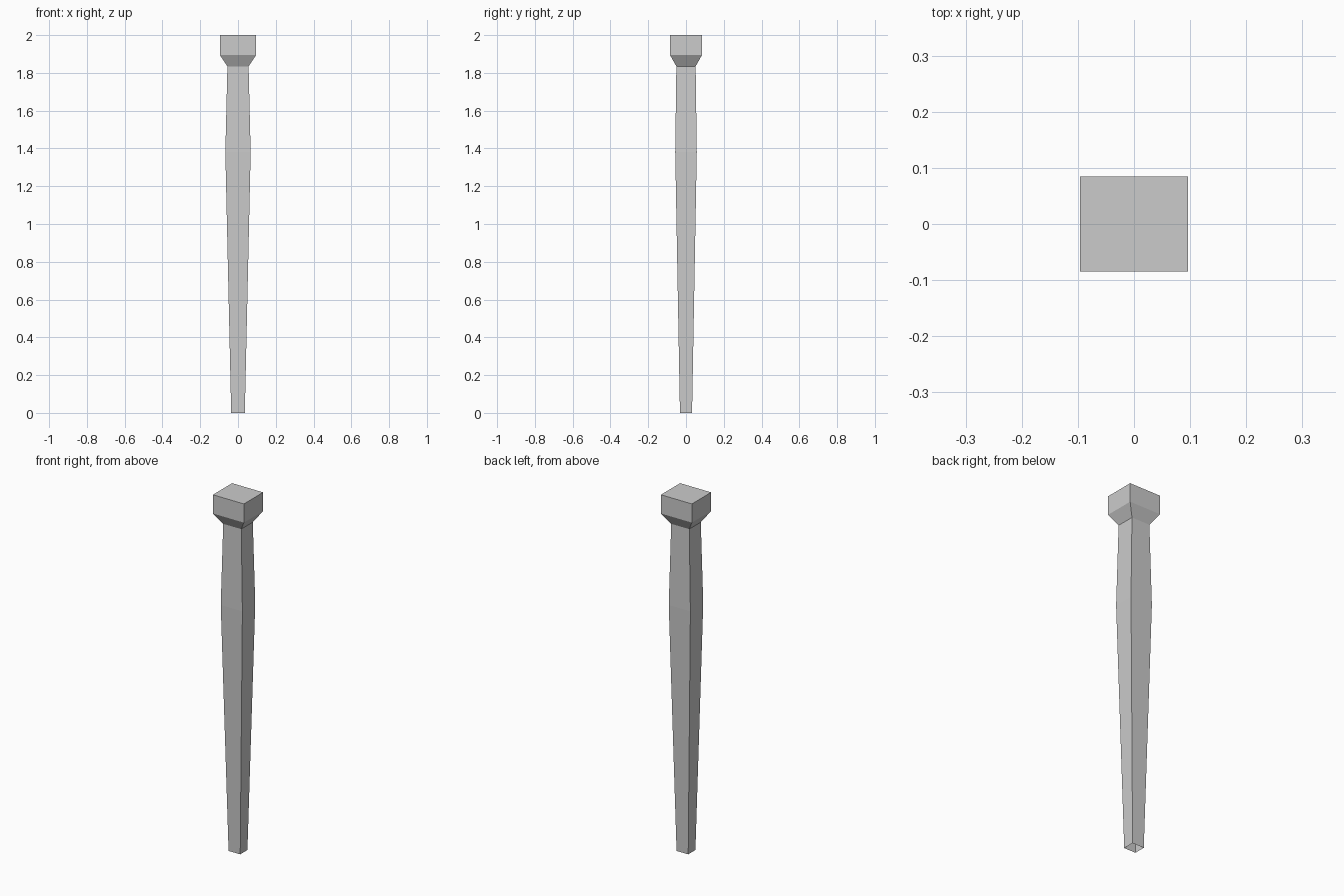
import bpy, bmesh

if "Cube" in bpy.data.objects:
    bpy.data.objects.remove(bpy.data.objects["Cube"])

# Rectangular sections up the post: (half width x, half depth y, height z)
SECTIONS = [
    (0.036, 0.032, 0.0),     # foot, open underneath
    (0.067, 0.057, 1.38),    # widest point of the shaft
    (0.056, 0.051, 1.835),   # neck
    (0.096, 0.085, 1.895),   # flare into the cap block
    (0.096, 0.085, 2.0),     # top
]


def loft(name, sections):
    """Join rectangular rings into a flat-sided post closed at the top."""
    bm = bmesh.new()
    rings = [[bm.verts.new((sx * x, sy * y, z))
              for sx, sy in ((-1, -1), (1, -1), (1, 1), (-1, 1))]
             for x, y, z in sections]
    for low, high in zip(rings, rings[1:]):
        for i in range(4):
            j = (i + 1) % 4
            bm.faces.new((low[i], low[j], high[j], high[i]))
    bm.faces.new(rings[-1])
    mesh = bpy.data.meshes.new(name)
    bm.to_mesh(mesh)
    bm.free()
    obj = bpy.data.objects.new(name, mesh)
    bpy.context.collection.objects.link(obj)
    return obj


# Tapered post with its square cap
loft("tapered_post", SECTIONS)
